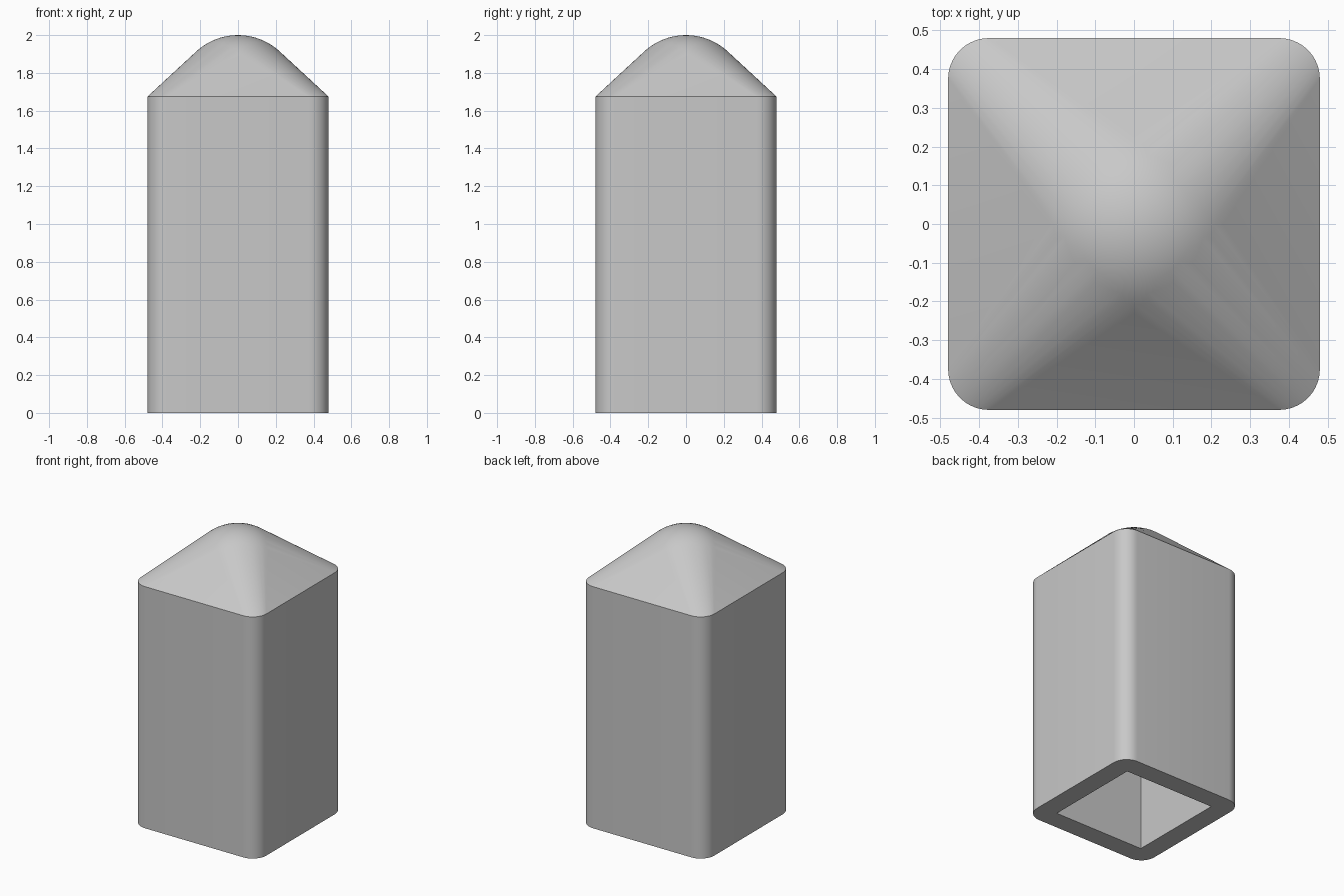
import bpy, bmesh, math
from mathutils import Matrix, Vector

if "Cube" in bpy.data.objects:
    bpy.data.objects.remove(bpy.data.objects["Cube"], do_unlink=True)

HALF, CORNER = 0.48, 0.105      # square shaft with rounded corners
SHOULDER, TOP = 1.674, 2.0      # roof starts, roof ends
BORE, BORE_TOP = 0.344, 1.55    # square cavity open at the base

grey = bpy.data.materials.new("plain grey")
grey.use_nodes = True
colour = (0.58, 0.58, 0.58, 1)
grey.diffuse_color = colour
grey.node_tree.nodes["Principled BSDF"].inputs["Base Color"].default_value = colour


def make_object(name, bm):
    mesh = bpy.data.meshes.new(name)
    bm.to_mesh(mesh)
    bm.free()
    mesh.materials.append(grey)
    obj = bpy.data.objects.new(name, mesh)
    bpy.context.collection.objects.link(obj)
    return obj


def rounded_square(z, steps=10):
    c = HALF - CORNER
    points = []
    for quarter in range(4):
        start = quarter * math.pi / 2
        cx = c if quarter in (0, 3) else -c
        cy = c if quarter < 2 else -c
        for i in range(steps + 1):
            a = start + i * math.pi / 2 / steps
            points.append(Vector((cx + CORNER * math.cos(a),
                                  cy + CORNER * math.sin(a), z)))
    return points


# Shaft and domed roof: hull of two rounded squares and a sphere
bm = bmesh.new()
bmesh.ops.create_uvsphere(bm, u_segments=64, v_segments=32, radius=TOP - SHOULDER,
                          matrix=Matrix.Translation((0, 0, SHOULDER)))
for p in rounded_square(0) + rounded_square(SHOULDER):
    bm.verts.new(p)
bmesh.ops.delete(bm, geom=bm.edges[:], context='EDGES_FACES')
hull = bmesh.ops.convex_hull(bm, input=bm.verts[:])
unused = {v for v in hull["geom_interior"] if isinstance(v, bmesh.types.BMVert)}
unused |= {v for v in bm.verts if not v.link_faces}
bmesh.ops.delete(bm, geom=list(unused), context='VERTS')
bmesh.ops.dissolve_limit(bm, angle_limit=math.radians(0.2),
                         verts=bm.verts[:], edges=bm.edges[:])
bmesh.ops.recalc_face_normals(bm, faces=bm.faces[:])
body = make_object("hollow_post", bm)

# Square cavity from below
bm = bmesh.new()
depth = BORE_TOP + 0.1
bmesh.ops.create_cube(bm, size=1, matrix=Matrix.Translation((0, 0, BORE_TOP - depth / 2))
                      @ Matrix.Diagonal((BORE * 2, BORE * 2, depth, 1)))
cutter = make_object("cavity_cutter", bm)
cutter.hide_render = True

cut = body.modifiers.new("cavity", 'BOOLEAN')
cut.operation = 'DIFFERENCE'
cut.solver = 'EXACT'
cut.object = cutter
bpy.ops.object.select_all(action='DESELECT')
body.select_set(True)
bpy.context.view_layer.objects.active = body
bpy.ops.object.modifier_apply(modifier=cut.name)
bpy.data.objects.remove(cutter, do_unlink=True)

bpy.ops.object.shade_smooth_by_angle(angle=math.radians(30))
